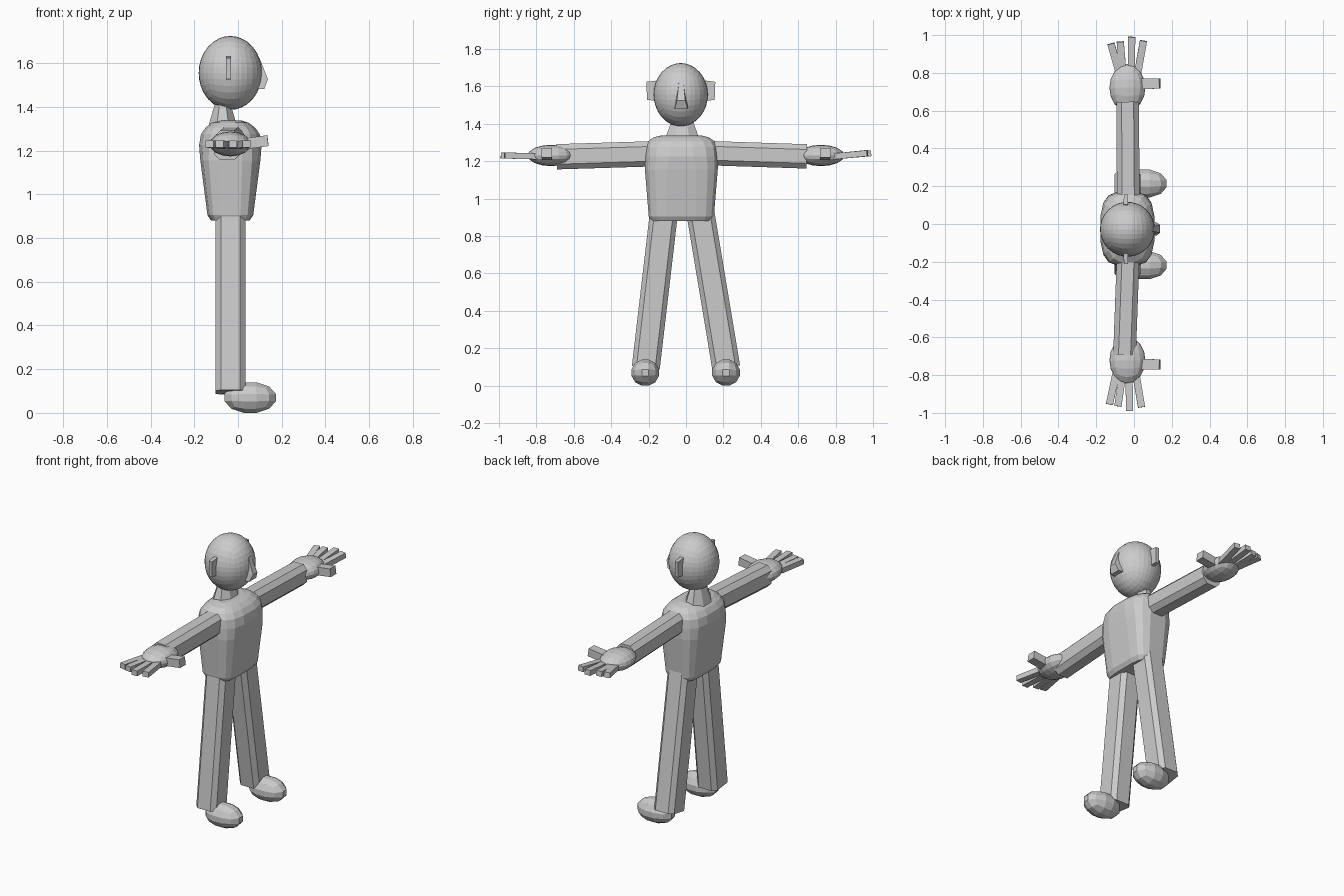
import bpy, bmesh
from math import cos, sin, tau, copysign
from mathutils import Vector

if "Cube" in bpy.data.objects:
    bpy.data.objects.remove(bpy.data.objects["Cube"])


def finish(name, bm):
    bmesh.ops.recalc_face_normals(bm, faces=bm.faces)
    me = bpy.data.meshes.new(name)
    bm.to_mesh(me)
    bm.free()
    ob = bpy.data.objects.new(name, me)
    bpy.context.collection.objects.link(ob)
    return ob


def loft(name, rings):
    bm = bmesh.new()
    loops = [[bm.verts.new(p) for p in r] for r in rings]
    n = len(loops[0])
    for a, b in zip(loops, loops[1:]):
        for i in range(n):
            j = (i + 1) % n
            bm.faces.new((a[i], a[j], b[j], b[i]))
    bm.faces.new(loops[0])
    bm.faces.new(loops[-1])
    return finish(name, bm)


def quad_ball(name, centre, radii, n):
    """Ball made from a cube with n x n faces per side."""
    bm = bmesh.new()
    bmesh.ops.create_cube(bm, size=2)
    bmesh.ops.subdivide_edges(bm, edges=bm.edges[:], cuts=n - 1, use_grid_fill=True)
    for v in bm.verts:
        x, y, z = v.co
        s = Vector((x * (1 - y*y/2 - z*z/2 + y*y*z*z/3) ** .5,
                    y * (1 - z*z/2 - x*x/2 + z*z*x*x/3) ** .5,
                    z * (1 - x*x/2 - y*y/2 + x*x*y*y/3) ** .5))
        v.co = [c + r * k for c, r, k in zip(centre, radii, s)]
    return finish(name, bm)


def beam(name, p, q, w, h, chamfer=0.0, ref=(1, 0, 0), taper=1.0):
    """Straight bar from p to q; w is measured along ref, h across it."""
    p, q = Vector(p), Vector(q)
    d = (q - p).normalized()
    u = Vector(ref)
    u = (u - d * u.dot(d)).normalized()
    v = d.cross(u)
    a, b, c = w / 2, h / 2, chamfer
    if c:
        sec = [(a, -b+c), (a, b-c), (a-c, b), (-a+c, b),
               (-a, b-c), (-a, -b+c), (-a+c, -b), (a-c, -b)]
    else:
        sec = [(a, -b), (a, b), (-a, b), (-a, -b)]
    return loft(name, [[o + (u * s + v * t) * k for s, t in sec]
                       for o, k in ((p, 1), (q, taper))])


def oval(cx, cy, z, rx, ry, e, n):
    """Superellipse ring at height z."""
    pts = []
    for i in range(n):
        t = tau * (i + .5) / n
        c, s = cos(t), sin(t)
        pts.append((cx + rx * copysign(abs(c) ** (2 / e), c),
                    cy + ry * copysign(abs(s) ** (2 / e), s), z))
    return pts


# torso with domed shoulders
loft("torso", [oval(-.035, -.025, z, rx, ry, e, 16) for z, rx, ry, e in (
    (.885, .09, .165, 4), (.91, .106, .176, 4), (1.16, .139, .197, 3.5),
    (1.23, .145, .199, 3), (1.28, .136, .196, 2.8), (1.31, .115, .182, 2.6),
    (1.332, .085, .15, 2.5), (1.343, .05, .105, 2.3))])

# neck
loft("neck", [oval(-.07, -.02, z, rx, ry, 2, 8)
              for z, rx, ry in ((1.32, .07, .1), (1.43, .035, .058))])

# head, nose and ears
quad_ball("head", (-.035, -.028, 1.56), (.145, .145, .169), 8)
loft("nose", [[(x0, -.026 - w0, z0), (x1, -.026 - w1, z1),
               (x1, -.026 + w1, z1), (x0, -.026 + w0, z0)]
              for x0, w0, x1, w1, z0, z1 in (
                  (.06, .038, .12, .034, 1.485, 1.487),
                  (.07, .034, .137, .022, 1.53, 1.53),
                  (.07, .014, .1, .012, 1.625, 1.625))])
for side, y0, y1 in (("right", -.15, -.21), ("left", .1, .155)):
    beam("ear_" + side, (-.043, y0, 1.582), (-.043, y1, 1.58), .024, .108, taper=.9)

# arms
beam("arm_right", (-.03, -.14, 1.245), (-.05, -.69, 1.228), .12, .135, .028)
beam("arm_left", (-.03, .1, 1.248), (-.034, .645, 1.23), .12, .13, .028)

# hands, fingers and thumbs
fingers = {
    "right": (-1, 1.235, ((-.095, -.13), (-.06, -.085), (-.027, -.023), (.01, .04))),
    "left": (1, 1.247, ((-.075, -.122), (-.058, -.073), (-.014, -.012), (.018, .05)))}
lengths = (.955, .965, .99, .97)
for side, (s, tip_z, row) in fingers.items():
    quad_ball("hand_" + side, (-.035, s * .722, 1.235), (.095, .125, .057), 4)
    for i, ((xa, xb), reach) in enumerate(zip(row, lengths)):
        beam(f"finger_{side}_{i + 1}", (xa, s * .79, 1.23), (xb, s * reach, tip_z),
             .038, .032)
    beam("thumb_" + side, (-.01, s * .742, 1.23), (.137, s * .744, 1.25),
         .055, .05, ref=(0, 1, 0))

# legs and feet
for side, top, bottom, foot in (("right", -.118, -.215, -.218),
                                ("left", .077, .215, .214)):
    beam("leg_" + side, (-.034, top, .93), (-.034, bottom, .1), .138, .15, .025)
    quad_ball("foot_" + side, (.056, foot, .074), (.124, .078, .074), 3)

# centre and stand on the ground
bpy.context.view_layer.update()
objs = list(bpy.context.collection.objects)
low = min(v.co.z for o in objs for v in o.data.vertices)
for o in objs:
    o.location.z -= low
